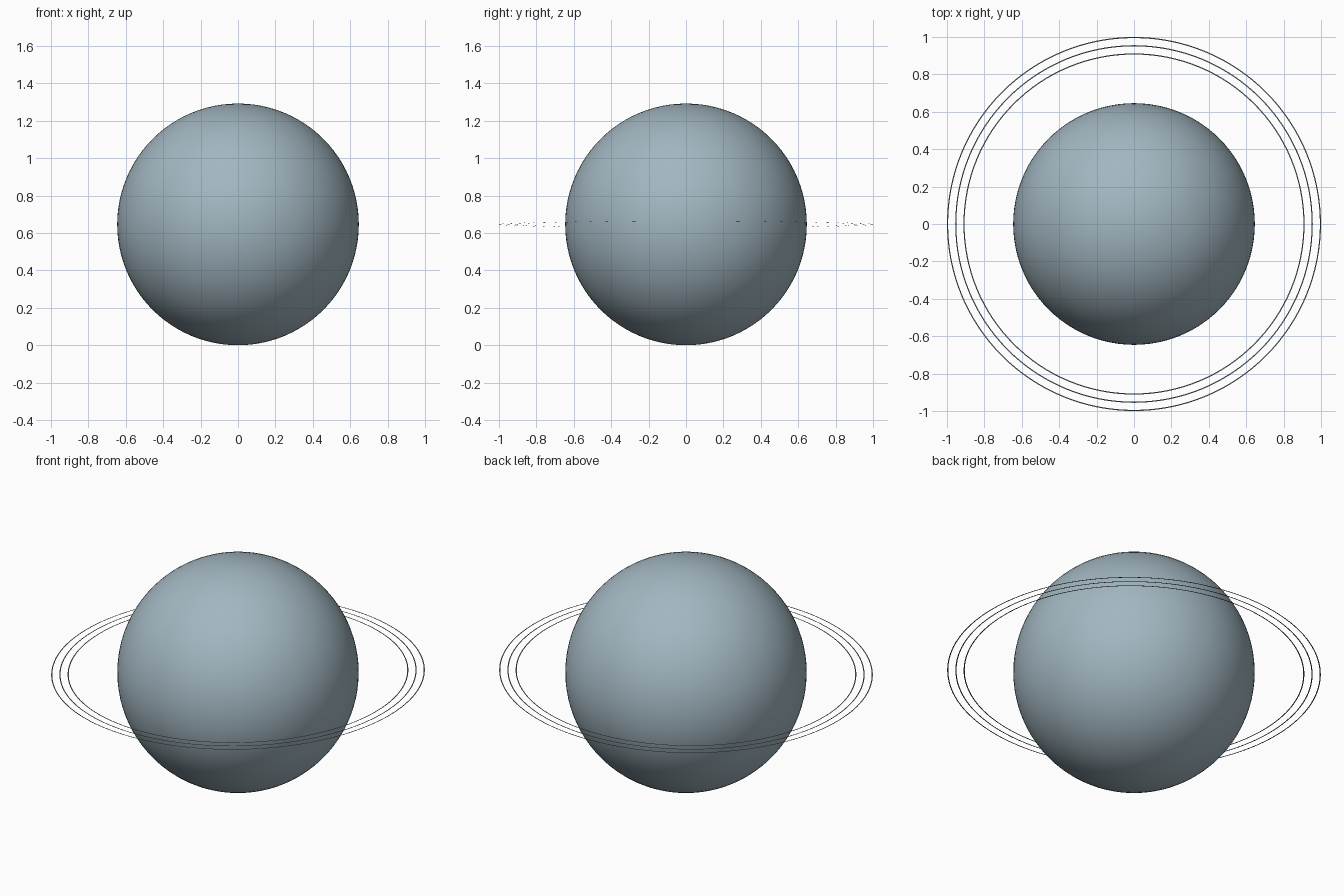
import bpy, bmesh, math
from mathutils import Matrix

if "Cube" in bpy.data.objects:
    bpy.data.objects.remove(bpy.data.objects["Cube"])

R = 0.646                      # planet radius
TILT = math.radians(-1.0)      # rings rise slightly towards +x


def material(name, rgb):
    m = bpy.data.materials.new(name)
    m.diffuse_color = (*rgb, 1.0)
    m.use_nodes = True
    m.node_tree.nodes["Principled BSDF"].inputs["Base Color"].default_value = m.diffuse_color
    return m


planet_blue = material("pale_grey_blue", (0.36, 0.47, 0.53))
ring_grey = material("ring_grey", (0.20, 0.22, 0.24))

# planet ball
bpy.ops.mesh.primitive_uv_sphere_add(segments=96, ring_count=48, radius=R,
                                     location=(0, 0, R))
planet = bpy.context.object
planet.name = "planet"
planet.data.materials.append(planet_blue)
bpy.ops.object.shade_smooth()


# flat thin ring
def flat_ring(name, outer, width, n=128):
    bm = bmesh.new()
    loops = []
    for r in (outer - width, outer):
        loops.append([bm.verts.new((r * math.cos(2 * math.pi * i / n),
                                    r * math.sin(2 * math.pi * i / n), 0))
                      for i in range(n)])
    a, b = loops
    for i in range(n):
        j = (i + 1) % n
        bm.faces.new((a[i], b[i], b[j], a[j]))
    bm.transform(Matrix.Translation((0, 0, R)) @ Matrix.Rotation(TILT, 4, 'Y'))
    me = bpy.data.meshes.new(name)
    bm.to_mesh(me)
    bm.free()
    me.materials.append(ring_grey)
    ob = bpy.data.objects.new(name, me)
    bpy.context.collection.objects.link(ob)


for name, outer in (("inner_ring", 0.912), ("middle_ring", 0.956), ("outer_ring", 1.0)):
    flat_ring(name, outer, 0.006)
